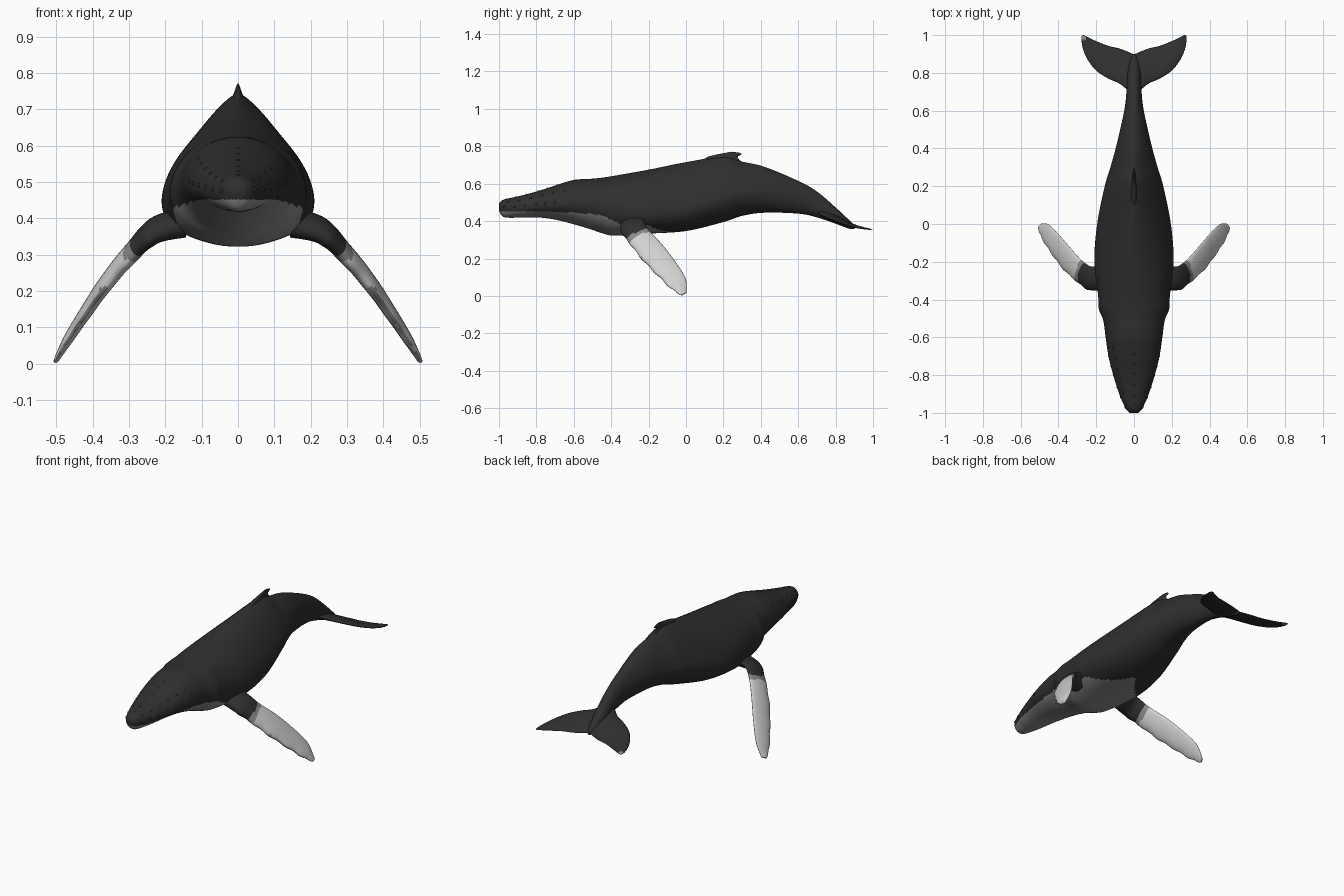
import bpy, bmesh, math
from mathutils import Vector, Matrix

if "Cube" in bpy.data.objects:
    bpy.data.objects.remove(bpy.data.objects["Cube"])


def material(name, r, g, b):
    m = bpy.data.materials.new(name)
    m.diffuse_color = (r, g, b, 1)
    m.use_nodes = True
    m.node_tree.nodes["Principled BSDF"].inputs["Base Color"].default_value = m.diffuse_color
    return m


DARK = material("charcoal skin", 0.028, 0.028, 0.028)
THROAT = material("throat grey", 0.25, 0.25, 0.25)
MID = material("mottled grey", 0.25, 0.25, 0.25)
LIGHT = material("pale flipper", 0.64, 0.64, 0.64)


def resample(rows, steps):
    """Catmull-Rom interpolation through rows of numbers."""
    out = []
    n = len(rows)
    for i in range(n - 1):
        a, b, c, d = rows[max(i - 1, 0)], rows[i], rows[i + 1], rows[min(i + 2, n - 1)]
        for s in range(steps):
            t = s / steps
            out.append([0.5 * (2 * q + (r - p) * t + (2 * p - 5 * q + 4 * r - u) * t * t
                               + (3 * q - p - 3 * r + u) * t ** 3)
                        for p, q, r, u in zip(a, b, c, d)])
    out.append(list(rows[-1]))
    return out


def finish(name, bm, mats, rule=None):
    bmesh.ops.recalc_face_normals(bm, faces=bm.faces)
    bm.normal_update()
    for f in bm.faces:
        f.smooth = True
        if rule:
            f.material_index = rule(f.calc_center_median(), f.normal)
    me = bpy.data.meshes.new(name)
    bm.to_mesh(me)
    bm.free()
    for m in mats:
        me.materials.append(m)
    ob = bpy.data.objects.new(name, me)
    bpy.context.collection.objects.link(ob)
    return ob


def loft(name, rings, mats, rule=None):
    bm = bmesh.new()
    vs = [[bm.verts.new(p) for p in ring] for ring in rings]
    k = len(vs[0])
    for a, b in zip(vs, vs[1:]):
        for i in range(k):
            j = (i + 1) % k
            bm.faces.new((a[i], a[j], b[j], b[i]))
    bm.faces.new(vs[0])
    bm.faces.new(vs[-1])
    return finish(name, bm, mats, rule)


def foil_rings(rows, steps, k=20, knobs=0.0):
    """Rows: leading xyz, trailing xyz, thickness -> streamlined sections."""
    rs = resample(rows, steps)
    mids = [(Vector(r[:3]) + Vector(r[3:6])) / 2 for r in rs]
    rings = []
    for i, r in enumerate(rs):
        lead, trail = Vector(r[:3]), Vector(r[3:6])
        chord = trail - lead
        if knobs and i > steps:
            lead -= chord.normalized() * knobs * math.sin(i * 2.2 * math.pi / steps)
            chord = trail - lead
        span = mids[min(i + 1, len(mids) - 1)] - mids[max(i - 1, 0)]
        nrm = chord.cross(span).normalized()
        ring = []
        for q in range(k):
            t = 2 * math.pi * q / k
            c = (1 - math.cos(t)) / 2
            ring.append(lead + chord * c + nrm * r[6] * 0.5 * math.sin(t) * (1.25 - 0.5 * c))
        rings.append(ring)
    return rings


# Body: y, top z, bottom z, half width, widest z, upper and lower roundness
BODY = resample([
    (-1.00, 0.495, 0.455, 0.022, 0.475, 2.0, 2.0),
    (-0.975, 0.515, 0.422, 0.045, 0.472, 2.0, 2.0),
    (-0.90, 0.532, 0.418, 0.078, 0.472, 2.0, 2.0),
    (-0.80, 0.558, 0.420, 0.110, 0.480, 2.0, 1.9),
    (-0.70, 0.590, 0.408, 0.135, 0.485, 2.0, 1.8),
    (-0.60, 0.620, 0.383, 0.150, 0.490, 2.0, 1.8),
    (-0.51, 0.626, 0.356, 0.163, 0.485, 2.0, 1.8),
    (-0.45, 0.632, 0.336, 0.186, 0.470, 2.0, 1.9),
    (-0.38, 0.643, 0.322, 0.190, 0.460, 1.95, 2.1),
    (-0.20, 0.675, 0.333, 0.210, 0.450, 1.7, 2.4),
    (0.00, 0.715, 0.347, 0.195, 0.465, 1.5, 2.2),
    (0.20, 0.745, 0.395, 0.155, 0.520, 1.35, 2.0),
    (0.30, 0.718, 0.428, 0.125, 0.540, 1.4, 2.0),
    (0.42, 0.690, 0.445, 0.092, 0.550, 1.6, 2.0),
    (0.60, 0.615, 0.440, 0.052, 0.525, 1.8, 2.0),
    (0.70, 0.558, 0.420, 0.040, 0.485, 2.0, 2.0),
    (0.80, 0.473, 0.386, 0.034, 0.425, 2.0, 2.0),
    (0.87, 0.408, 0.360, 0.022, 0.383, 2.0, 2.0),
    (0.90, 0.378, 0.358, 0.008, 0.368, 2.0, 2.0)], 10)


def body_point(row, t):
    y, top, bot, w, zc, pu, pl = row
    c, s = math.cos(t), math.sin(t)
    e, h = (2 / pu, top - zc) if s >= 0 else (2 / pl, zc - bot)
    return Vector((math.copysign(w * abs(c) ** e, c), y,
                   zc + math.copysign(h * abs(s) ** e, s)))


def throat_rule(c, n):
    """Grey below the mouth line, ending in a point on the belly."""
    if c.y > -0.35:
        return 1 if c.z < 0.38 and abs(c.x) < -0.9 * c.y else 0
    line = 0.452 - max(0, c.y + 0.72) * 0.06 - max(0, c.y + 0.52) ** 2 * 1.75
    return 1 if c.z < line else 0


K = 96
loft("body", [[body_point(r, 2 * math.pi * i / K) for i in range(K)] for r in BODY],
     [DARK, THROAT], throat_rule)

# Dorsal fin
loft("dorsal_fin", foil_rings([
    (0, 0.06, 0.69, 0, 0.33, 0.69, 0.050),
    (0, 0.10, 0.735, 0, 0.285, 0.728, 0.030),
    (0, 0.15, 0.753, 0, 0.277, 0.745, 0.018),
    (0, 0.20, 0.763, 0, 0.298, 0.757, 0.011),
    (0, 0.245, 0.771, 0, 0.285, 0.766, 0.005)], 4), [DARK])

# Flippers: dark root, grey band and outer leading edge, pale blade
FLIPPER = [
    (0.15, -0.345, 0.370, 0.15, -0.215, 0.415, 0.075),
    (0.235, -0.348, 0.342, 0.225, -0.225, 0.398, 0.058),
    (0.305, -0.300, 0.278, 0.275, -0.195, 0.348, 0.046),
    (0.375, -0.235, 0.195, 0.335, -0.130, 0.278, 0.040),
    (0.435, -0.155, 0.112, 0.395, -0.060, 0.188, 0.034),
    (0.482, -0.083, 0.042, 0.452, -0.003, 0.095, 0.026),
    (0.506, -0.025, 0.003, 0.490, 0.003, 0.018, 0.012)]


def flipper_rule(c, n):
    """Bands across the blade, measured along its length."""
    s = 0.45 * abs(c.x) + 0.5 * c.y - 0.73 * c.z
    if s < -0.25:
        return 0
    return 1 if s < -0.222 or (c.z < 0.21 and n.y < -0.6) else 2


for side, label in ((1, "right"), (-1, "left")):
    rings = [[Vector((p.x * side, p.y, p.z)) for p in ring]
             for ring in foil_rings(FLIPPER, 10, 24, 0.003)]
    loft(label + "_flipper", rings, [DARK, MID, LIGHT], flipper_rule)


# Tail flukes: half span x, leading y, trailing y, thickness
def fluke_z(y):
    return 0.355 + 0.9 * max(0, 0.98 - y) ** 2 + 0.1 * max(0, 0.98 - y)


half = [(0.00, 0.69, 0.900, 0.040), (0.04, 0.715, 0.915, 0.034),
        (0.08, 0.745, 0.930, 0.028), (0.14, 0.772, 0.944, 0.022),
        (0.20, 0.812, 0.968, 0.017), (0.243, 0.866, 0.988, 0.013),
        (0.268, 0.920, 1.000, 0.009), (0.278, 0.965, 0.995, 0.005)]
span = [(-x, a, b, t) for x, a, b, t in reversed(half[1:])] + half
loft("tail_flukes", foil_rings([(x, a, fluke_z(a), x, b, fluke_z(b), t)
                                for x, a, b, t in span], 5),
     [DARK, MID], lambda c, n: 1 if c.x < -0.255 and c.y > 0.975 else 0)

# Low knobs on the snout and along the jaw
bm = bmesh.new()


def knob(y, angle, radius):
    row = min(BODY, key=lambda r: abs(r[0] - y))
    for a in {angle, 180 - angle}:
        p = body_point(row, math.radians(a))
        inward = (Vector((0, p.y, row[4])) - p).normalized()
        bmesh.ops.create_icosphere(bm, subdivisions=2, radius=radius,
                                   matrix=Matrix.Translation(p + inward * radius * 0.6))


for i in range(6):
    knob(-0.96 + i * 0.055, 90, 0.006)
    knob(-0.95 + i * 0.06, 40, 0.007)
    knob(-0.97 + i * 0.055, 8, 0.009)
finish("head_knobs", bm, [DARK])
